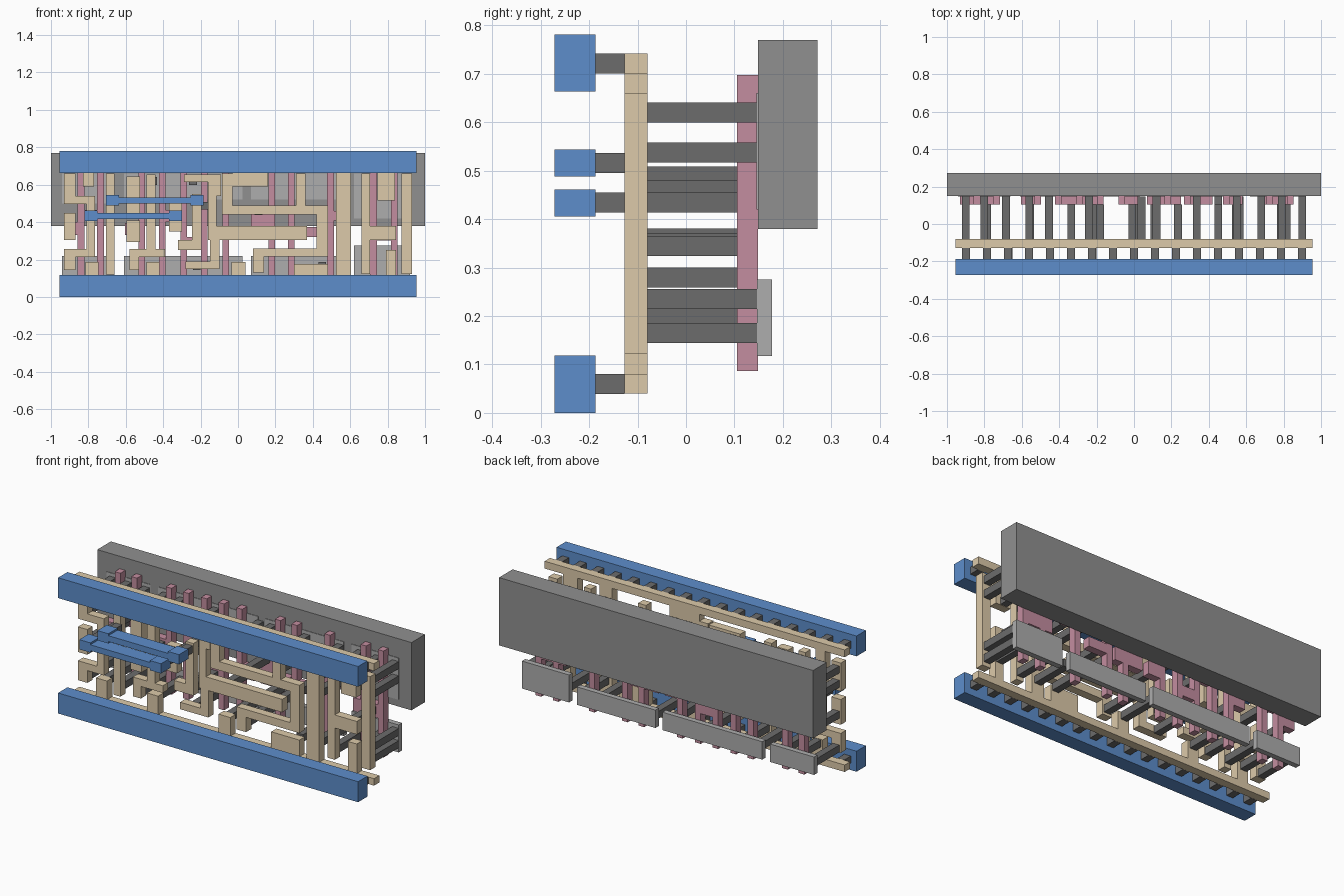
import bpy, bmesh
from mathutils import Matrix, Vector


def material(name, rgb):
    m = bpy.data.materials.new(name)
    m.diffuse_color = (*rgb, 1)
    return m


BLUE = material("blue_metal", (0.11, 0.27, 0.60))
TAN = material("tan_interconnect", (0.72, 0.59, 0.40))
PINK = material("pink_gate", (0.55, 0.27, 0.35))
DARK = material("dark_contact", (0.15, 0.15, 0.15))
GREY = material("grey_well", (0.28, 0.28, 0.28))
LIGHT = material("light_diffusion", (0.42, 0.42, 0.42))


def layer(name, rects, y0, y1, mat):
    """Extrude flat (x0, x1, z0, z1) rectangles between two depths."""
    bm = bmesh.new()
    for x0, x1, z0, z1 in rects:
        mid = Vector(((x0 + x1) / 2, (y0 + y1) / 2, (z0 + z1) / 2))
        size = (x1 - x0, y1 - y0, z1 - z0, 1)
        bmesh.ops.create_cube(bm, size=1, matrix=Matrix.Translation(mid) @ Matrix.Diagonal(size))
    mesh = bpy.data.meshes.new(name)
    bm.to_mesh(mesh)
    bm.free()
    ob = bpy.data.objects.new(name, mesh)
    mesh.materials.append(mat)
    bpy.context.collection.objects.link(ob)
    return ob


def squares(points, h=0.0207):
    return [(x - h, x + h, z - h, z + h) for x, z in points]


# Well slab and the diffusion strips
layer("well", [(-1, 1, 0.38, 0.77)], 0.149, 0.272, GREY)
layer("lower_diffusion", [(-0.94, -0.66, 0.117, 0.22), (-0.61, 0.025, 0.117, 0.22),
                          (0.07, 0.57, 0.117, 0.22), (0.62, 0.92, 0.117, 0.275)],
      0.147, 0.178, LIGHT)
layer("upper_diffusion", [(-0.94, -0.66, 0.5, 0.66), (-0.61, 0.025, 0.52, 0.66),
                          (0.07, 0.57, 0.52, 0.66), (0.62, 0.92, 0.42, 0.66)],
      0.146, 0.178, LIGHT)

# Gate strips with their landing pads
gates = [-0.84, -0.735, -0.515, -0.405, -0.29, -0.18, -0.065, 0.18, 0.285, 0.495, 0.725, 0.835]
layer("gate_strips", [(x - 0.018, x + 0.018, 0.086, 0.698) for x in gates], 0.105, 0.149, PINK)
layer("gate_pads", [(-0.93, -0.858, 0.33, 0.40), (-0.822, -0.753, 0.405, 0.465),
                    (-0.605, -0.533, 0.33, 0.395), (-0.387, -0.308, 0.40, 0.465),
                    (-0.272, -0.198, 0.26, 0.32), (-0.047, 0.03, 0.305, 0.38),
                    (0.07, 0.162, 0.305, 0.46), (0.198, 0.25, 0.305, 0.38),
                    (0.303, 0.42, 0.32, 0.375), (0.513, 0.58, 0.41, 0.46),
                    (0.66, 0.707, 0.303, 0.38), (0.743, 0.817, 0.303, 0.38)],
      0.105, 0.149, PINK)

# Contacts: long ones to the diffusion, short ones to the gate pads
lower = [-0.9, -0.785, -0.685, -0.555, -0.455, -0.22, 0.0, 0.11, 0.45, 0.565, 0.68, 0.9]
upper = [-0.9, -0.8, -0.685, -0.56, -0.455, -0.24, 0.04, 0.12, 0.335, 0.55, 0.68, 0.79, 0.9]
layer("lower_contacts", squares([(x, 0.165) for x in lower] + [(0.815, 0.195), (0.9, 0.235)]),
      -0.081, 0.147, DARK)
layer("upper_contacts", squares([(x, 0.62) for x in upper] +
                                [(x, 0.538) for x in (-0.9, -0.685, 0.335, 0.55, 0.68, 0.79, 0.9)]),
      -0.081, 0.147, DARK)
layer("gate_contacts", squares([(-0.9, 0.36), (-0.785, 0.434), (-0.56, 0.36), (-0.335, 0.434),
                                (-0.22, 0.28), (-0.18, 0.488), (-0.01, 0.345), (0.11, 0.46),
                                (0.235, 0.345), (0.335, 0.35), (0.45, 0.434), (0.545, 0.434),
                                (0.785, 0.345)]),
      -0.081, 0.105, DARK)


# Interconnect layer, one object per wire
def wire(name, rects):
    layer(name, rects, -0.127, -0.079, TAN)


wire("supply_strips", [(-0.955, 0.955, 0.04, 0.08), (-0.955, 0.955, 0.70, 0.742)])
wire("supply_tabs", [(-0.83, -0.77, 0.59, 0.70), (-0.03, 0.16, 0.59, 0.70),
                     (0.745, 0.84, 0.515, 0.70), (0.525, 0.605, 0.08, 0.70),
                     (-0.815, -0.745, 0.08, 0.187), (-0.49, -0.42, 0.08, 0.187),
                     (-0.035, 0.04, 0.08, 0.187), (0.30, 0.48, 0.08, 0.175),
                     (0.79, 0.845, 0.08, 0.25)])
wire("clock_input", [(-0.93, -0.87, 0.305, 0.45)])
wire("clock_bracket", [(-0.93, -0.87, 0.54, 0.66), (-0.93, -0.765, 0.497, 0.54),
                       (-0.81, -0.765, 0.255, 0.497), (-0.93, -0.765, 0.214, 0.255),
                       (-0.93, -0.87, 0.143, 0.214)])
wire("clock_column", [(-0.705, -0.66, 0.12, 0.66)])
wire("data_input", [(-0.595, -0.525, 0.45, 0.645), (-0.595, -0.525, 0.295, 0.41)])
wire("data_wire", [(-0.49, -0.44, 0.255, 0.655), (-0.58, -0.39, 0.214, 0.255),
                   (-0.58, -0.53, 0.144, 0.214)])
wire("clock_landing", [(-0.37, -0.30, 0.35, 0.50)])
wire("clock_hook", [(-0.245, -0.195, 0.305, 0.55), (-0.32, -0.195, 0.25, 0.305)])
wire("first_latch_wire", [(-0.29, -0.09, 0.615, 0.655), (-0.16, -0.09, 0.54, 0.615),
                          (-0.16, -0.115, 0.38, 0.54), (-0.16, 0.37, 0.305, 0.38),
                          (-0.15, -0.10, 0.19, 0.305), (-0.28, -0.10, 0.15, 0.19)])
wire("second_latch_wire", [(-0.085, -0.03, 0.44, 0.66), (-0.03, 0.48, 0.44, 0.49),
                           (0.31, 0.36, 0.49, 0.66), (0.42, 0.48, 0.215, 0.44),
                           (0.08, 0.42, 0.215, 0.26), (0.08, 0.14, 0.13, 0.215)])
wire("output_driver", [(0.66, 0.705, 0.122, 0.66), (0.705, 0.845, 0.305, 0.38)])
wire("output_column", [(0.875, 0.93, 0.122, 0.66)])

# Studs between interconnect and metal
layer("rail_studs", squares([(-0.8976 + 0.1122 * i, z) for i in range(17) for z in (0.06, 0.721)]),
      -0.187, -0.127, DARK)
layer("bridge_studs", squares([(-0.67, 0.516), (-0.22, 0.516), (-0.785, 0.434), (-0.335, 0.434)]),
      -0.187, -0.127, DARK)

# Metal rails and the two bridge wires with wider ends
layer("supply_rails", [(-0.955, 0.955, 0, 0.118), (-0.955, 0.955, 0.664, 0.781)],
      -0.272, -0.187, BLUE)
for name, xa, xb, z in (("upper_bridge", -0.67, -0.22, 0.516), ("lower_bridge", -0.785, -0.335, 0.433)):
    layer(name, [(xa - 0.035, xa + 0.035, z - 0.028, z + 0.028),
                 (xa + 0.035, xb - 0.035, z - 0.017, z + 0.017),
                 (xb - 0.035, xb + 0.035, z - 0.028, z + 0.028)], -0.272, -0.187, BLUE)
